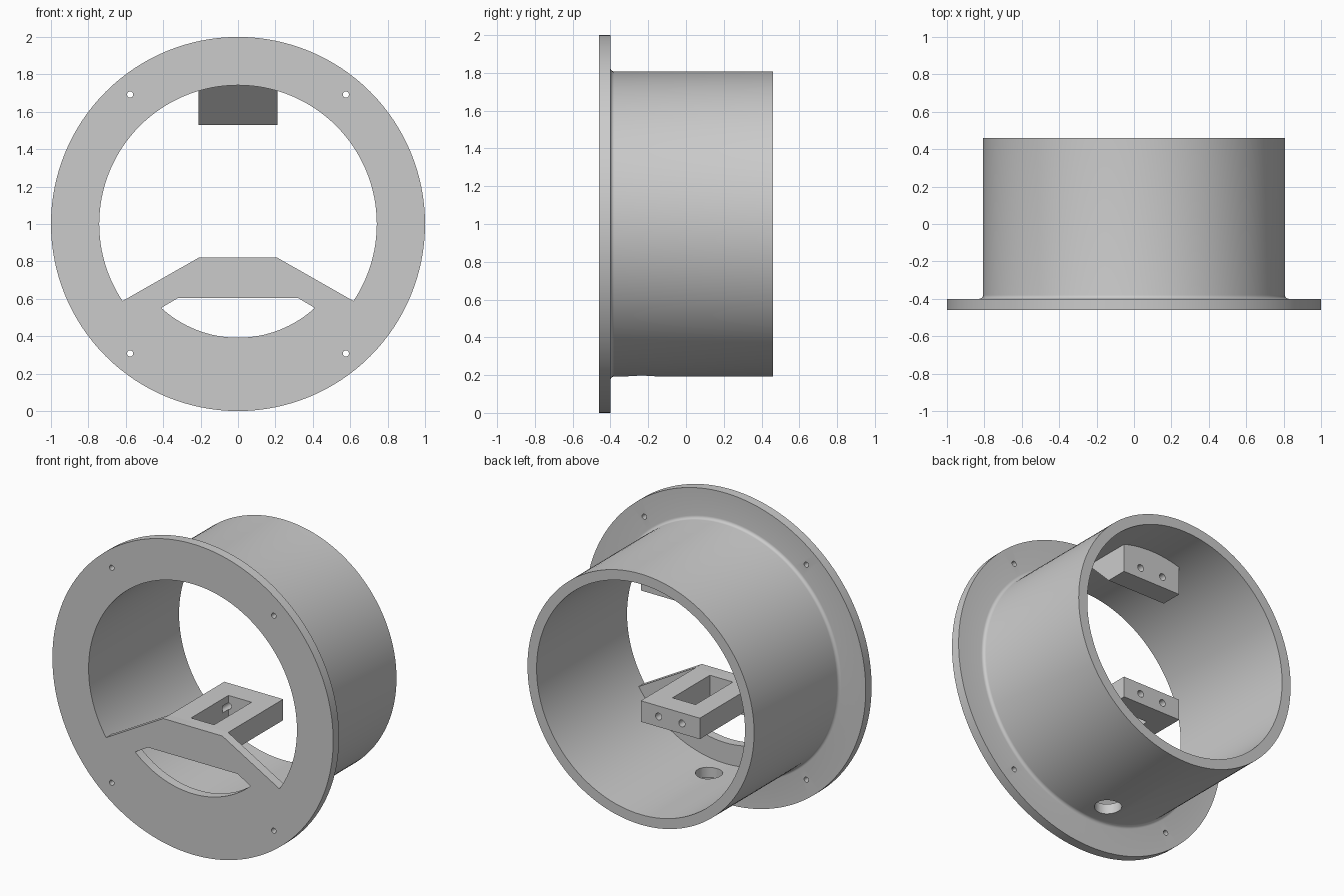
import bpy, bmesh, math
from mathutils import Vector

if "Cube" in bpy.data.objects:
    bpy.data.objects.remove(bpy.data.objects["Cube"])

CZ = 1.0                       # height of the sleeve axis
FRONT, FLANGE_BACK, BACK = -0.46, -0.40, 0.46
R_IN, R_OUT, R_FLANGE = 0.742, 0.807, 1.0

grey = bpy.data.materials.new("plain_grey")
grey.diffuse_color = (0.6, 0.6, 0.6, 1)
grey.use_nodes = True
grey.node_tree.nodes["Principled BSDF"].inputs["Base Color"].default_value = grey.diffuse_color


def finish(name, bm):
    bmesh.ops.recalc_face_normals(bm, faces=bm.faces)
    me = bpy.data.meshes.new(name)
    bm.to_mesh(me)
    bm.free()
    ob = bpy.data.objects.new(name, me)
    me.materials.append(grey)
    bpy.context.collection.objects.link(ob)
    return ob


def prism(name, pts, axis, lo, hi):
    """Extrude a 2D outline along x, y or z (remaining axes in order)."""
    bm = bmesh.new()
    i = "xyz".index(axis)
    verts = []
    for p in pts:
        co = list(p)
        co.insert(i, lo)
        verts.append(bm.verts.new(co))
    face = bm.faces.new(verts)
    ext = bmesh.ops.extrude_face_region(bm, geom=[face])["geom"]
    shift = Vector((0, 0, 0))
    shift[i] = hi - lo
    bmesh.ops.translate(bm, vec=shift, verts=[v for v in ext if isinstance(v, bmesh.types.BMVert)])
    return finish(name, bm)


def arc(cx, cy, r, a0, a1, n):
    return [(cx + r * math.cos(a0 + (a1 - a0) * k / n),
             cy + r * math.sin(a0 + (a1 - a0) * k / n)) for k in range(n + 1)]


def circle(cx, cy, r, n=24):
    return arc(cx, cy, r, 0, math.tau, n)[:-1]


def activate(ob):
    bpy.ops.object.select_all(action='DESELECT')
    bpy.context.view_layer.objects.active = ob
    ob.select_set(True)


def cut(ob, cutters):
    for c in cutters:
        m = ob.modifiers.new("cut", 'BOOLEAN')
        m.operation, m.solver, m.object = 'DIFFERENCE', 'EXACT', c
        activate(ob)
        bpy.ops.object.modifier_apply(modifier=m.name)
        bpy.data.objects.remove(c)


# Flanged sleeve: lathed section with a small fillet behind the flange
f = 0.02
section = [(R_IN, FRONT), (R_FLANGE, FRONT), (R_FLANGE, FLANGE_BACK)]
section += arc(R_OUT + f, FLANGE_BACK + f, f, -math.pi / 2, -math.pi, 5)
section += [(R_OUT, BACK), (R_IN, BACK)]
bm = bmesh.new()
vs = [bm.verts.new((r, y, CZ)) for r, y in section]
es = [bm.edges.new((vs[k], vs[(k + 1) % len(vs)])) for k in range(len(vs))]
bmesh.ops.spin(bm, geom=vs + es, cent=(0, 0, CZ), axis=(0, 1, 0),
               angle=math.tau, steps=128, use_merge=True)
bmesh.ops.remove_doubles(bm, verts=bm.verts, dist=1e-4)
sleeve = finish("flanged_sleeve", bm)

# Four flange screw holes and the drain hole in the floor of the sleeve
holes = [prism("hole", circle(sx * 0.577, CZ + sz * 0.692, 0.0165), 'y', -0.6, -0.3)
         for sx in (-1, 1) for sz in (-1, 1)]
holes.append(prism("hole", circle(0, -0.235, 0.08, 32), 'z', 0.1, 0.4))
cut(sleeve, holes)

# Web plate closing the lower part of the front opening, with a curved slot
t = math.atan2(0.59 - CZ, 0.615)
plate_outline = arc(0, CZ, R_IN + 0.002, math.pi - t, math.tau + t, 48)
plate_outline += [(0.21, 0.82), (-0.21, 0.82)]
plate = prism("web_plate", plate_outline, 'y', FRONT, FLANGE_BACK)
t = math.atan2(0.552 - CZ, 0.41)
slot = arc(0, CZ, 0.608, math.pi - t, math.tau + t, 32) + [(0.32, 0.605), (-0.32, 0.605)]
cut(plate, [prism("slot", slot, 'y', -0.6, -0.3)])


def box_outline(a, b, c, d):
    return [(a, c), (b, c), (b, d), (a, d)]


def back_holes(z, depth):
    return [prism("hole", circle(s * 0.083, z, 0.022), 'y', 0.16 - depth, 0.3) for s in (-1, 1)]


# Lower bracket shelf with a rectangular window and two rear screw holes
shelf = prism("lower_bracket", box_outline(-0.21, 0.21, FLANGE_BACK, 0.16), 'z', 0.685, 0.82)
window = prism("window", box_outline(-0.082, 0.082, -0.36, 0.02), 'z', 0.5, 1.0)
cut(shelf, [window] + back_holes(0.752, 0.2))

# Upper mounting block, sloped at the front and seated in the sleeve wall
block = prism("upper_block", [(0.16, 1.53), (0.02, 1.53), (-0.22, 1.77), (0.16, 1.77)],
              'x', -0.21, 0.21)
cut(block, back_holes(1.6, 0.12))

for ob in (sleeve, plate, shelf, block):
    activate(ob)
    bpy.ops.object.shade_smooth_by_angle(angle=math.radians(30))
